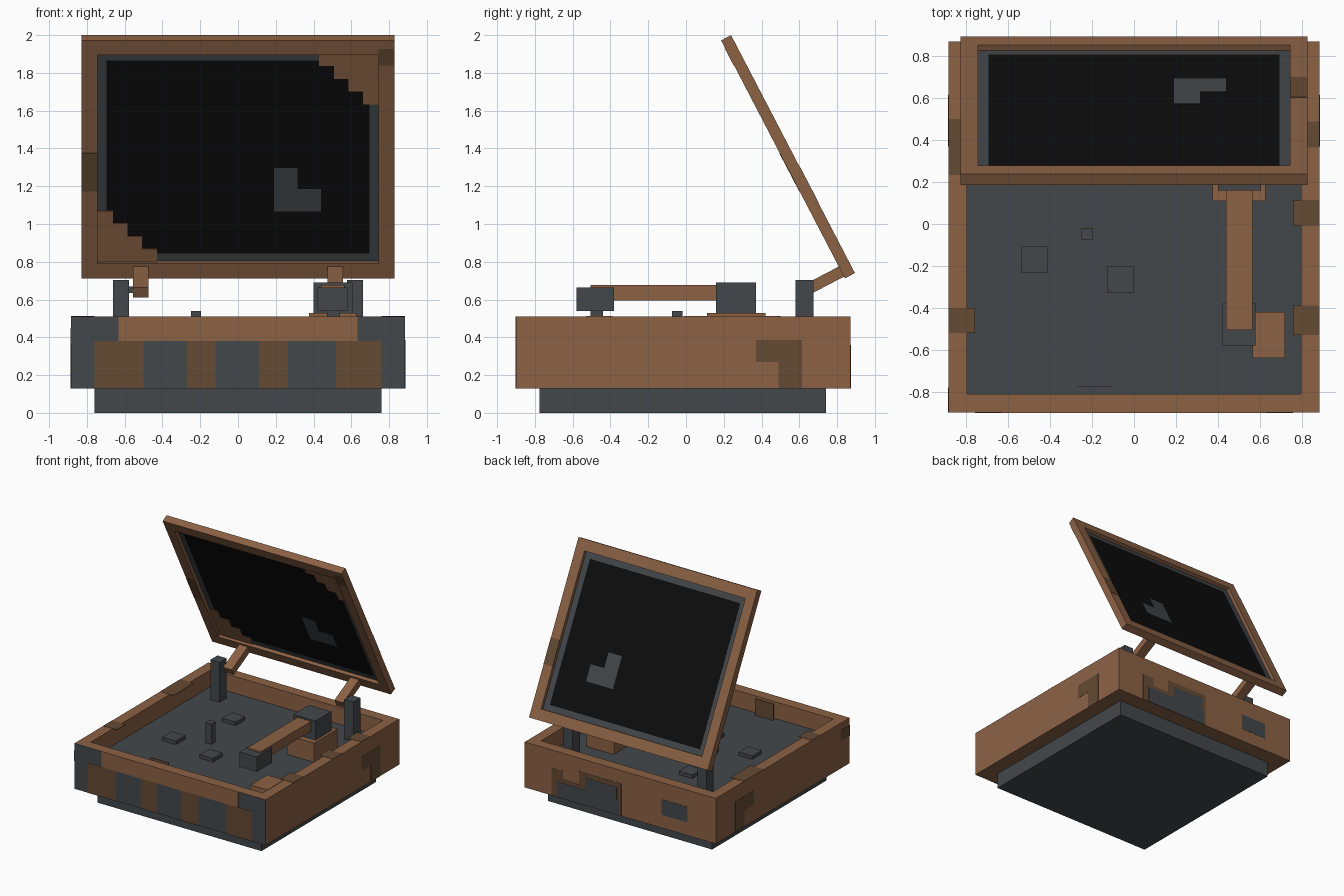
import bpy
import bmesh
from math import radians
from mathutils import Matrix, Vector

default_cube = bpy.data.objects.get("Cube")
if default_cube:
    bpy.data.objects.remove(default_cube, do_unlink=True)


def make_material(name, colour):
    mat = bpy.data.materials.new(name)
    mat.use_nodes = True
    rgba = (*colour, 1.0)
    mat.diffuse_color = rgba
    mat.node_tree.nodes["Principled BSDF"].inputs["Base Color"].default_value = rgba
    return mat


BROWN = make_material("brown_wood", (0.262, 0.122, 0.06))
DARK = make_material("dark_wood", (0.13, 0.069, 0.034))
GREY = make_material("slate_grey", (0.056, 0.064, 0.07))
BLACK = make_material("black_glass", (0.004, 0.004, 0.004))

WORLD = Matrix.Identity(4)
# Lid frame: local x across, y up the lid, z out of its front
LID = Matrix.Translation((0, 0.54, 1.356)) @ Matrix.Rotation(radians(117.5), 4, "X")


def box_mesh(x, y, z):
    bm = bmesh.new()
    bmesh.ops.create_cube(bm, size=1)
    spans = (x, y, z)
    size = Vector([hi - lo for lo, hi in spans])
    centre = Vector([(hi + lo) / 2 for lo, hi in spans])
    for vert in bm.verts:
        vert.co = vert.co * size + centre
    return bm


def finish(name, bm, materials, frame=WORLD):
    mesh = bpy.data.meshes.new(name)
    bm.to_mesh(mesh)
    bm.free()
    for mat in materials:
        mesh.materials.append(mat)
    obj = bpy.data.objects.new(name, mesh)
    obj.matrix_world = frame
    bpy.context.collection.objects.link(obj)
    return obj


def box(name, mat, x, y, z, frame=WORLD):
    return finish(name, box_mesh(x, y, z), [mat], frame)


def plate(name, mat, axis, level, a, b, layer=1, frame=WORLD):
    """Thin painted plate on the plane axis = level; a and b span the other axes."""
    half = 0.002 * layer
    spans = [a, b]
    spans.insert("xyz".index(axis), (level - half, level + half))
    return box(name, mat, *spans, frame)


# Case: open tray with a recessed grey deck and grey front
TOP, BOTTOM, DECK = 0.51, 0.13, 0.37
FRONT, BACK, SIDE = -0.9, 0.87, 0.885
bm = box_mesh((-SIDE, SIDE), (FRONT, BACK), (BOTTOM, TOP))
deck = next(f for f in bm.faces if f.normal.z > 0.5)
bmesh.ops.inset_region(bm, faces=[deck], thickness=0.126)
deck = bmesh.ops.extrude_discrete_faces(bm, faces=[deck])["faces"][0]
bmesh.ops.translate(bm, verts=deck.verts, vec=(0, 0, DECK - TOP))
bm.normal_update()
deck.material_index = 1
for face in bm.faces:
    if face.calc_center_median().y < FRONT + 0.01:
        face.material_index = 1
finish("case", bm, [BROWN, GREY])
box("plinth", GREY, (-0.76, 0.76), (-0.775, 0.74), (0, BOTTOM))

# Front panel paint
plate("front_band", BROWN, "y", FRONT, (-0.633, 0.633), (0.38, TOP))
for x in ((-0.76, -0.5), (-0.27, -0.12), (0.11, 0.265), (0.52, 0.76)):
    plate("front_stripe", DARK, "y", FRONT, x, (BOTTOM, 0.38))
plate("inner_front_patch", DARK, "y", FRONT + 0.126, (-0.27, -0.1), (DECK, TOP))

# Side and rim paint
for side in (-SIDE, SIDE):
    plate("side_patch_upper", DARK, "x", side, (0.37, 0.615), (0.27, 0.385))
    plate("side_patch_lower", DARK, "x", side, (0.49, 0.615), (BOTTOM, 0.27))
plate("side_patch_front", DARK, "x", -SIDE, (FRONT, -0.78), (0.36, 0.45))
left_rim, right_rim = (0.76, SIDE), (-SIDE, -0.76)
for x, y in ((right_rim, (0.235, 0.5)), (right_rim, (-0.52, -0.4)),
             (left_rim, (0.365, 0.49)), (left_rim, (-0.01, 0.115)),
             (left_rim, (-0.53, -0.39))):
    plate("rim_patch", DARK, "z", TOP, x, y)

# Back panel paint
for x, z in (((-0.01, 0.635), 0.29), ((0.53, 0.635), 0.36), ((-0.01, 0.38), 0.4)):
    plate("back_patch", DARK, "y", BACK, x, (BOTTOM, z))
for x, z in (((0.01, 0.58), 0.26), ((0.03, 0.32), 0.36)):
    plate("back_wear", GREY, "y", BACK, x, (BOTTOM, z), layer=2)
plate("back_badge", GREY, "y", BACK, (-0.625, -0.385), (0.24, 0.37))

# Deck details
for x, y in ((-0.475, -0.17), (-0.065, -0.265), (-0.3, 0.37)):
    box("deck_pad", GREY, (x - 0.063, x + 0.063), (y - 0.063, y + 0.063), (DECK, 0.4))
box("spindle", GREY, (-0.25, -0.195), (-0.075, -0.018), (DECK, 0.54))
box("arm_rest", BROWN, (0.565, 0.72), (-0.64, -0.42), (DECK, 0.45))

# Playing arm
box("arm_pedestal", BROWN, (0.375, 0.627), (0.11, 0.42), (DECK, 0.53))
box("arm_pivot", GREY, (0.4, 0.605), (0.16, 0.37), (0.53, 0.69))
box("arm_bar", BROWN, (0.44, 0.565), (-0.505, 0.17), (0.595, 0.677))
box("arm_head", GREY, (0.422, 0.58), (-0.58, -0.38), (0.54, 0.665))
box("arm_needle", GREY, (0.47, 0.54), (-0.505, -0.44), (0.51, 0.54))

# Hinges: post, pin and slanted bracket on each side
for side in (-1, 1):
    def span(a, b):
        return tuple(sorted((side * a, side * b)))
    box("hinge_post", GREY, span(0.577, 0.663), (0.58, 0.675), (DECK, 0.703))
    box("hinge_pin", GREY, span(0.54, 0.58), (0.61, 0.65), (0.635, 0.67))
    box("hinge_bracket", BROWN, span(0.475, 0.555), (-0.7, -0.64), (0.02, 0.27), LID)

# Lid frame around a thin glass pane
WIDE, HIGH, INX, INY, THICK = 0.828, 0.71, 0.745, 0.622, 0.03
depth = (-THICK, THICK)
for x in ((-WIDE, -INX), (INX, WIDE)):
    box("lid_stile", BROWN, x, (-HIGH, HIGH), depth, LID)
for y in ((-HIGH, -INY), (INY, HIGH)):
    box("lid_rail", BROWN, (-INX, INX), y, depth, LID)
plate("lid_pane", GREY, "z", 0, (-INX, INX), (-INY, INY), frame=LID)
plate("lid_glass", BLACK, "z", 0, (-0.695, 0.695), (-0.575, 0.575), 1.7, LID)
plate("glass_mark_foot", GREY, "z", 0, (0.19, 0.44), (-0.325, -0.19), 2.4, LID)
plate("glass_mark_stem", GREY, "z", 0, (0.19, 0.315), (-0.19, -0.065), 2.4, LID)

# Stepped corners on the front of the pane
STEP_X, STEP_Y = 0.077, 0.076
for sign in (-1, 1):
    for step in range(4):
        x = sorted((sign * (0.43 + step * STEP_X), sign * INX))
        y = sorted((sign * (INY - step * STEP_Y), sign * (INY - (step + 1) * STEP_Y)))
        plate("corner_step", BROWN, "z", 0.007, x, y, frame=LID)

# Lid frame paint
plate("lid_patch_right", DARK, "z", THICK, (-WIDE, -INX), (-0.19, 0.037), frame=LID)
plate("lid_patch_corner", DARK, "z", THICK, (INX, WIDE), (0.56, 0.66), frame=LID)
plate("lid_patch_back", DARK, "z", -THICK, (INX, WIDE), (-0.29, -0.08), frame=LID)
